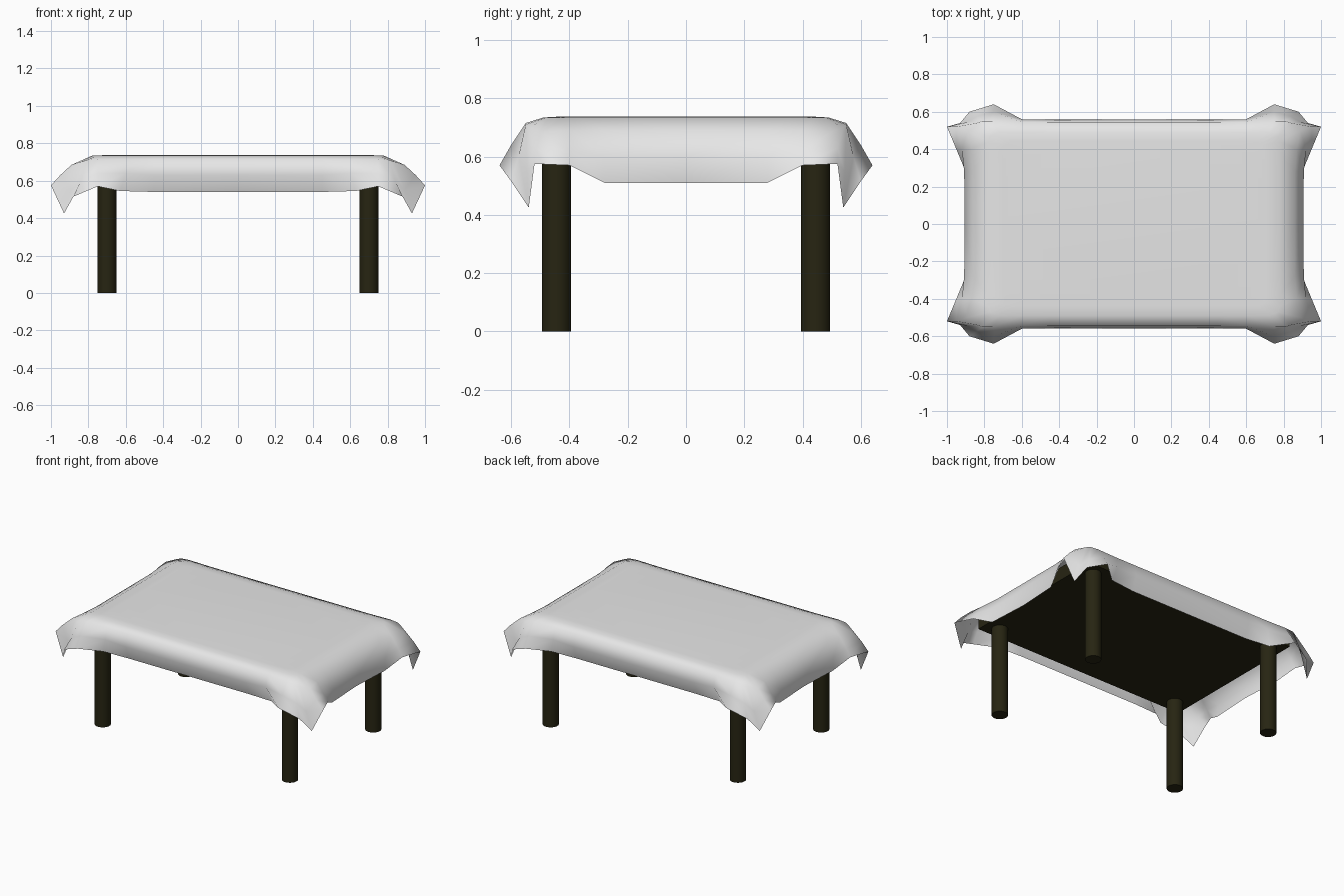
import bpy, bmesh

if "Cube" in bpy.data.objects:
    bpy.data.objects.remove(bpy.data.objects["Cube"])


def material(name, rgb):
    m = bpy.data.materials.new(name)
    m.diffuse_color = (*rgb, 1)
    m.use_nodes = True
    m.node_tree.nodes["Principled BSDF"].inputs["Base Color"].default_value = m.diffuse_color
    return m


WOOD = material("dark_wood", (0.02, 0.018, 0.006))
LINEN = material("white_linen", (0.8, 0.8, 0.8))

# Table top
bpy.ops.mesh.primitive_cube_add(size=1, location=(0, 0, 0.655))
top = bpy.context.object
top.name = "table_top"
top.scale = (1.6, 1.06, 0.09)
top.data.materials.append(WOOD)

# Four round legs
for sx, side in ((-1, "left"), (1, "right")):
    for sy, end in ((-1, "front"), (1, "back")):
        bpy.ops.mesh.primitive_cylinder_add(
            vertices=32, radius=0.05, depth=0.62,
            location=(sx * 0.70, sy * 0.445, 0.31))
        leg = bpy.context.object
        leg.name = f"{end}_{side}_leg"
        leg.data.materials.append(WOOD)
        bpy.ops.object.shade_smooth_by_angle()

# Tablecloth quarter: rows run from the middle of the back edge,
# round the hanging corner, to the middle of the right edge
rim = [(0, .49), (.45, .49), (.6, .49), (.72, .49), (.75, .48),
       (.77, .47), (.78, .44), (.78, .38), (.78, .26), (.78, 0)]
shoulder = [(0, .545, .715), (.45, .545, .715), (.6, .545, .715),
            (.75, .55, .715), (.81, .55, .71), (.84, .54, .70),
            (.89, .50, .685), (.87, .40, .69), (.86, .28, .69), (.86, 0, .69)]
belly = [(0, .56, .63), (.45, .558, .63), (.6, .56, .64),
         (.75, .60, .64), (.84, .575, .60), (.89, .545, .55),
         (.95, .52, .63), (.92, .40, .62), (.908, .28, .60), (.905, 0, .60)]
hem = [(0, .525, .54), (.45, .525, .54), (.63, .54, .545),
       (.75, .64, .57), (.88, .60, .515), (.93, .54, .425),
       (1.0, .52, .575), (.95, .40, .57), (.90, .28, .51), (.885, 0, .51)]
inner = [(x * .9, y * .9, .737) for x, y in rim]
rows = [inner, [(x, y, .734) for x, y in rim], shoulder, belly, hem]

bm = bmesh.new()
grid = [[bm.verts.new(p) for p in row] for row in rows]
for a, b in zip(grid, grid[1:]):
    for i in range(len(a) - 1):
        bm.faces.new((a[i], a[i + 1], b[i + 1], b[i]))
centre = bm.verts.new((0, 0, .737))
bm.faces.new([centre] + grid[0][::-1])
for f in bm.faces:
    f.smooth = True
mesh = bpy.data.meshes.new("tablecloth")
bm.to_mesh(mesh)
bm.free()
mesh.materials.append(LINEN)
cloth = bpy.data.objects.new("tablecloth", mesh)
bpy.context.collection.objects.link(cloth)
mirror = cloth.modifiers.new("four_quarters", "MIRROR")
mirror.use_axis = (True, True, False)
